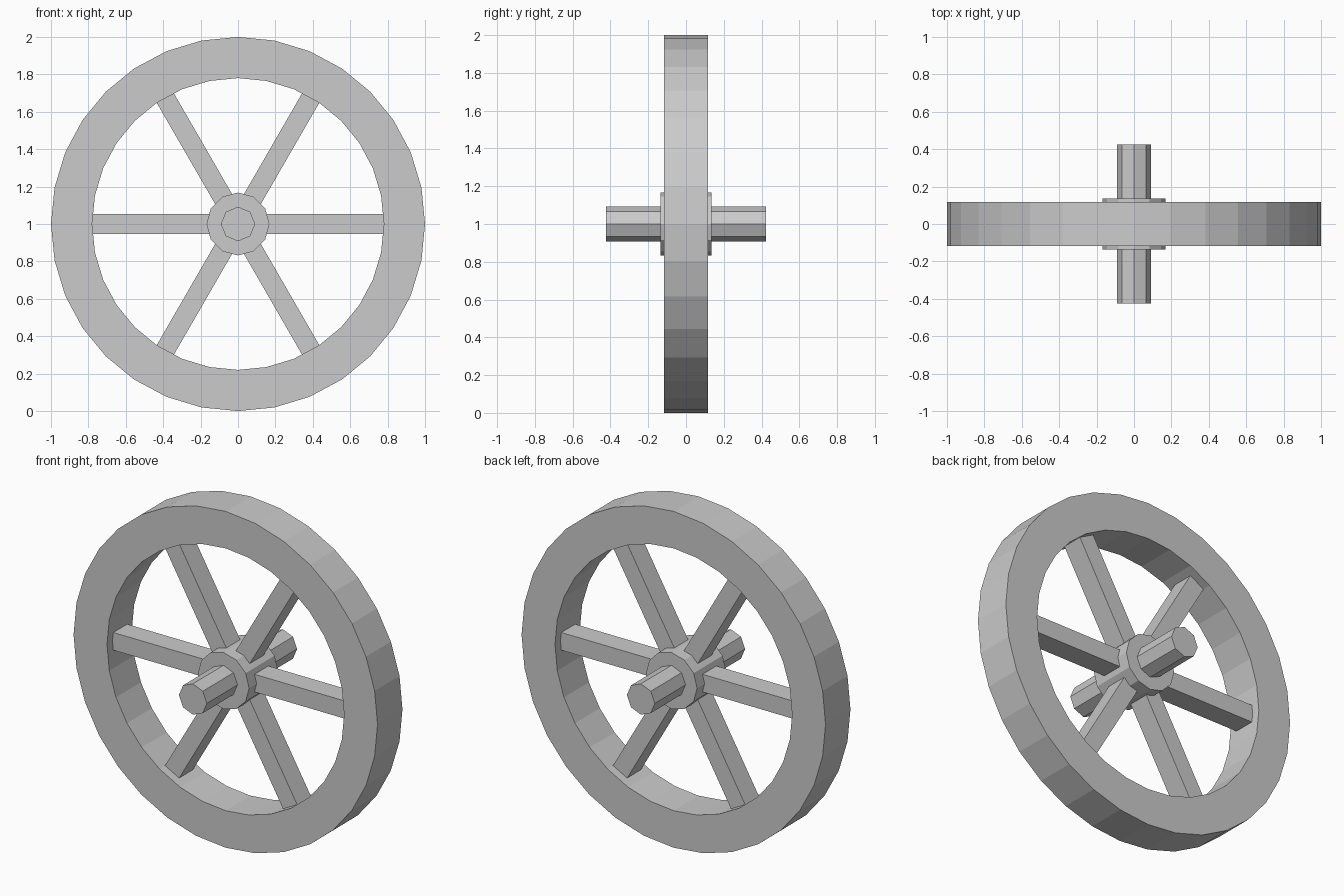
import bpy, bmesh
from math import sin, cos, pi, radians
from mathutils import Matrix

if "Cube" in bpy.data.objects:
    bpy.data.objects.remove(bpy.data.objects["Cube"])

CENTRE = Matrix.Translation((0, 0, 1))


def add_object(name, bm):
    bmesh.ops.recalc_face_normals(bm, faces=bm.faces)
    mesh = bpy.data.meshes.new(name)
    bm.to_mesh(mesh)
    bm.free()
    obj = bpy.data.objects.new(name, mesh)
    obj.matrix_world = CENTRE
    bpy.context.collection.objects.link(obj)
    return obj


def lathe_y(name, profile, sides):
    """Sweep a closed (radius, y) profile around the y axis."""
    bm = bmesh.new()
    rings = [[bm.verts.new((r * cos(2 * pi * i / sides), y, r * sin(2 * pi * i / sides)))
              for r, y in profile] for i in range(sides)]
    n = len(profile)
    for i in range(sides):
        a, b = rings[i], rings[(i + 1) % sides]
        for j in range(n):
            k = (j + 1) % n
            bm.faces.new((a[j], a[k], b[k], b[j]))
    return add_object(name, bm)


def cylinder_y(name, radius, half_length, sides):
    bm = bmesh.new()
    bmesh.ops.create_cone(bm, cap_ends=True, segments=sides, radius1=radius,
                          radius2=radius, depth=2 * half_length,
                          matrix=Matrix.Rotation(pi / 2, 4, 'X'))
    return add_object(name, bm)


def spoke(index, inner=0.1, outer=0.8, height=0.105, depth=0.13):
    bm = bmesh.new()
    bmesh.ops.create_cube(bm, size=1, matrix=(
        Matrix.Rotation(radians(60 * index), 4, 'Y')
        @ Matrix.Translation(((inner + outer) / 2, 0, 0))
        @ Matrix.Diagonal((outer - inner, depth, height, 1))))
    return add_object(f"spoke_{index + 1}", bm)


# Rim
lathe_y("rim", [(0.78, -0.117), (1, -0.117), (1, 0.117), (0.78, 0.117)], 32)

# Hub and axle
cylinder_y("hub", 0.168, 0.136, 12)
cylinder_y("axle", 0.092, 0.424, 8)

# Spokes
for i in range(6):
    spoke(i)
